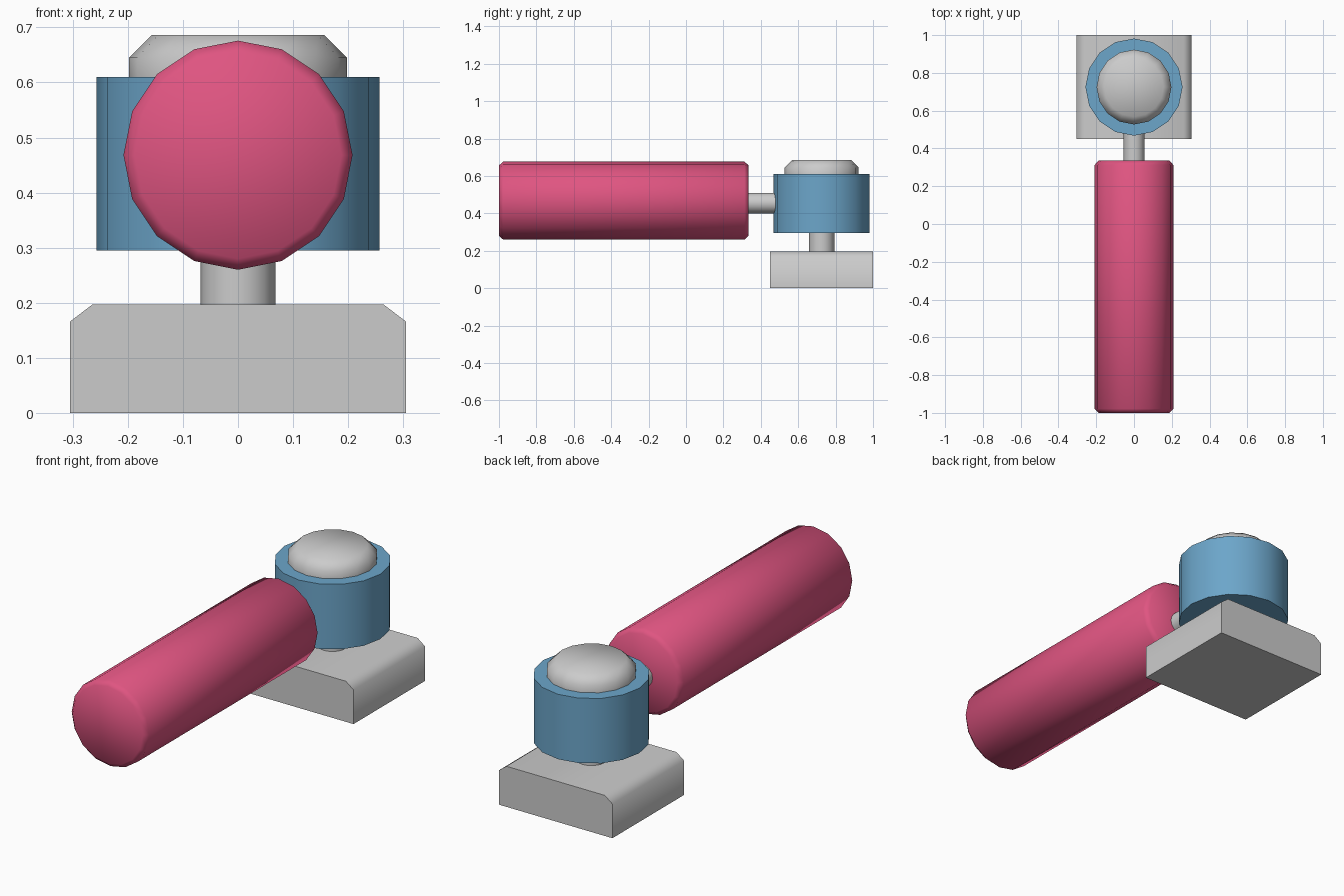
import bpy, bmesh
from math import pi, cos, sin, radians
from mathutils import Matrix

if "Cube" in bpy.data.objects:
    bpy.data.objects.remove(bpy.data.objects["Cube"])

AXIS_Y = 0.725  # y of the upright pivot


def finish(name, bm, colour=None, angle=35):
    bmesh.ops.recalc_face_normals(bm, faces=bm.faces[:])
    me = bpy.data.meshes.new(name)
    bm.to_mesh(me)
    bm.free()
    ob = bpy.data.objects.new(name, me)
    bpy.context.collection.objects.link(ob)
    if colour:
        mat = bpy.data.materials.new(name + "_colour")
        mat.diffuse_color = (*colour, 1)
        mat.use_nodes = True
        mat.node_tree.nodes["Principled BSDF"].inputs["Base Color"].default_value = mat.diffuse_color
        me.materials.append(mat)
    bpy.ops.object.select_all(action='DESELECT')
    ob.select_set(True)
    bpy.context.view_layer.objects.active = ob
    bpy.ops.object.shade_smooth_by_angle(angle=radians(angle))
    return ob


def turned(name, profile, matrix, sides=16, colour=None, angle=35):
    """Closed turned solid from (radius, height) points."""
    bm = bmesh.new()
    rings = [[bm.verts.new((r * cos(2 * pi * i / sides), r * sin(2 * pi * i / sides), h))
              for i in range(sides)] for r, h in profile]
    for a, b in zip(rings, rings[1:]):
        for i in range(sides):
            j = (i + 1) % sides
            bm.faces.new((a[i], a[j], b[j], b[i]))
    bm.faces.new(rings[0][::-1])
    bm.faces.new(rings[-1])
    bm.transform(matrix)
    return finish(name, bm, colour, angle)


upright = Matrix.Translation((0, AXIS_Y, 0))


def lengthwise(z):
    # turns the profile height into +y
    return Matrix.Translation((0, 0, z)) @ Matrix.Rotation(-pi / 2, 4, 'X')


# Base block with chamfered top side edges
bm = bmesh.new()
outline = [(-0.305, 0), (0.305, 0), (0.305, 0.166), (0.264, 0.197),
           (-0.264, 0.197), (-0.305, 0.166)]
face = bm.faces.new([bm.verts.new((x, 0.45, z)) for x, z in outline])
ext = bmesh.ops.extrude_face_region(bm, geom=[face])
bmesh.ops.translate(bm, vec=(0, 0.55, 0),
                    verts=[v for v in ext["geom"] if isinstance(v, bmesh.types.BMVert)])
finish("base_block", bm, angle=60)

# Upright post, pivot collar and domed button
turned("post", [(0.068, 0.19), (0.068, 0.30)], upright)
turned("collar", [(0.257, 0.295), (0.257, 0.61)], upright, colour=(0.15, 0.38, 0.59))
turned("button_cap", [(0.198, 0.60), (0.198, 0.645), (0.157, 0.686)], upright, angle=60)

# Neck and handle
turned("neck", [(0.055, 0.32), (0.055, 0.50)], lengthwise(0.455))
turned("handle", [(0.188, -1.0), (0.208, -0.978), (0.208, 0.313), (0.188, 0.335)],
       lengthwise(0.468), colour=(0.74, 0.09, 0.22), angle=60)
